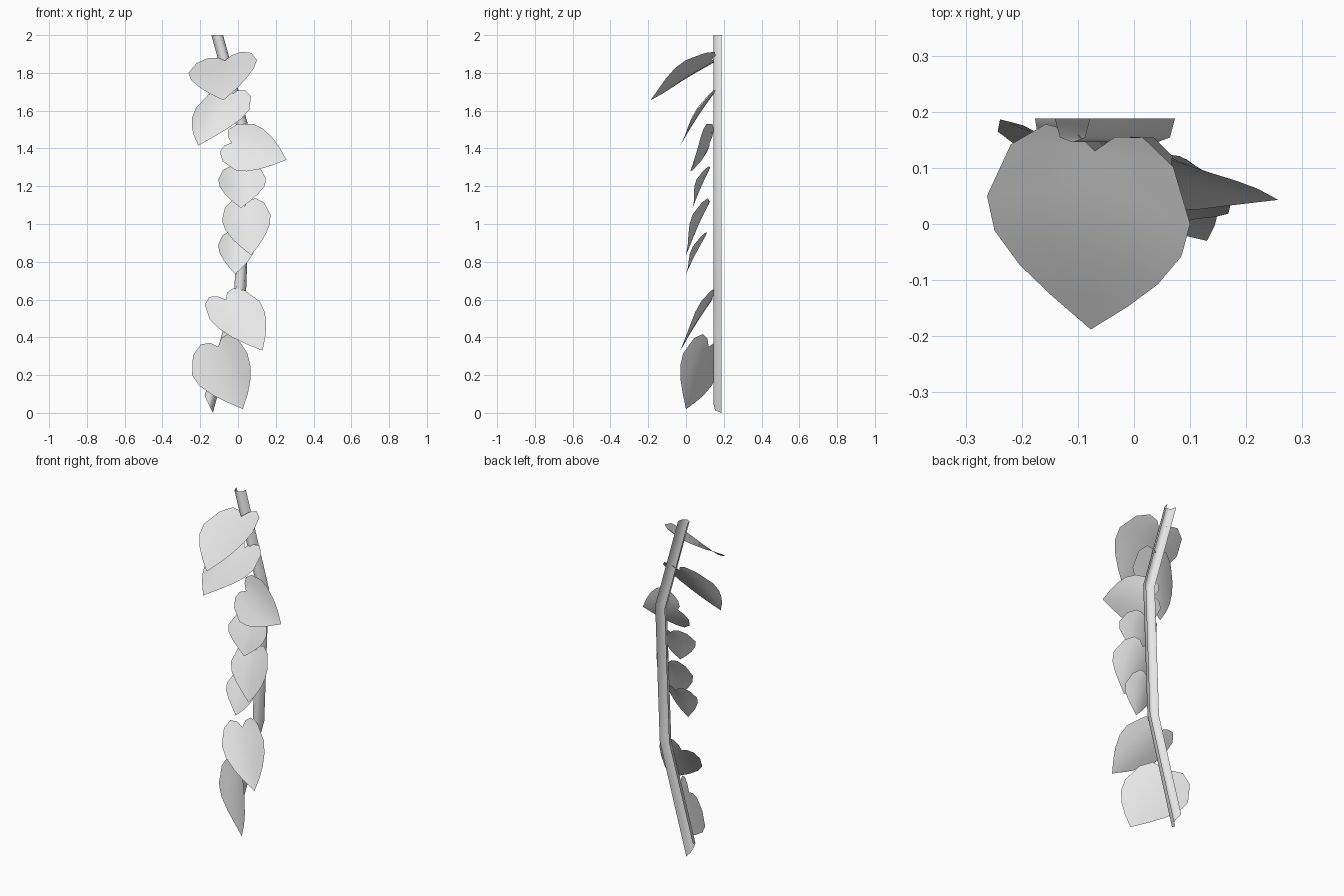
import bpy
import bmesh
from mathutils import Vector

cube = bpy.data.objects.get("Cube")
if cube:
    bpy.data.objects.remove(cube, do_unlink=True)

mat = bpy.data.materials.new("pale_grey")
mat.use_nodes = True
GREY = (0.8, 0.8, 0.8, 1)
mat.diffuse_color = GREY
mat.node_tree.nodes["Principled BSDF"].inputs["Base Color"].default_value = GREY


def finish(bm, name):
    bmesh.ops.remove_doubles(bm, verts=bm.verts, dist=0.0005)
    bmesh.ops.dissolve_degenerate(bm, edges=bm.edges, dist=0.0001)
    bmesh.ops.recalc_face_normals(bm, faces=bm.faces)
    # Open sheets face the front
    if sum(f.normal.y * f.calc_area() for f in bm.faces) > 0:
        bmesh.ops.reverse_faces(bm, faces=bm.faces)
    mesh = bpy.data.meshes.new(name)
    bm.to_mesh(mesh)
    bm.free()
    mesh.materials.append(mat)
    obj = bpy.data.objects.new(name, mesh)
    bpy.context.collection.objects.link(obj)
    bpy.ops.object.select_all(action='DESELECT')
    obj.select_set(True)
    bpy.context.view_layer.objects.active = obj
    bpy.ops.object.shade_smooth_by_angle(angle=1.3)


def skin(bm, rows):
    """Join neighbouring rows of points with quads."""
    grid = [[bm.verts.new(p) for p in row] for row in rows]
    for a, b in zip(grid, grid[1:]):
        for i in range(len(a) - 1):
            bm.faces.new((a[i], a[i + 1], b[i + 1], b[i]))


# Stem: a bent channel, open at the back, with a slanted lower end
profile = [(-0.031, 0.188), (-0.022, 0.154), (0, 0.146), (0.022, 0.154), (0.031, 0.188)]
# Each ring: x, z, width scale, slant
path = [(-0.155, 0.045, 0.7, 1.45), (0.012, 0.65, 1, 0.1),
        (0.042, 1.45, 1, -0.1), (-0.11, 2.0, 1, 0)]
bm = bmesh.new()
skin(bm, [[(x + px * w, y, z - px * slant) for px, y in profile]
          for x, z, w, slant in path])
finish(bm, "stem")

# Half outline of a heart-shaped leaf: across, along (notch 0, tip 1)
HEART = [(0, 0), (0.1, -0.1), (0.24, -0.14), (0.4, -0.05), (0.5, 0.2),
         (0.46, 0.4), (0.34, 0.62), (0.19, 0.81), (0, 1)]
WIDEST = 0.2


def leaf(name, notch, tip, left, right, arch=0.015):
    """Cupped leaf through its notch, tip and two widest edge points."""
    notch, tip, left, right = map(Vector, (notch, tip, left, right))
    along, across = tip - notch, right - left
    normal = across.cross(along).normalized()
    if normal.y > 0:
        normal.negate()

    def rib(v):
        return notch + along * v + normal * along.length * arch * 4 * max(v, 0) * (1 - v)

    cup = (left + right) / 2 - rib(WIDEST)
    bm = bmesh.new()
    for side in (-1, 1):
        rows = []
        for u, v in HEART:
            row = []
            for t in (0, 0.5, 1):
                uu = side * u * t
                vv = max(v, 0) * (1 - t) + v * t
                row.append(rib(vv) + across * uu + cup * 4 * uu * uu)
            rows.append(row)
        skin(bm, rows)
    finish(bm, name)


# Leaves from the top down: notch, tip, widest point on each side
leaf("leaf_top", (-0.07, 0.13, 1.865), (-0.077, -0.188, 1.655),
     (-0.262, 0.05, 1.8), (0.1, 0.0, 1.868), 0.03)
leaf("leaf_second", (-0.055, 0.14, 1.68), (-0.21, -0.03, 1.415),
     (-0.222, 0.06, 1.615), (0.06, 0.06, 1.605))
leaf("leaf_sideways", (-0.035, 0.125, 1.43), (0.257, 0.043, 1.34),
     (0.08, 0.11, 1.53), (-0.015, 0.035, 1.285), 0.03)
leaf("leaf_fourth", (0.02, 0.12, 1.28), (0.015, 0.035, 1.085),
     (-0.105, 0.06, 1.235), (0.15, 0.055, 1.235))
leaf("leaf_middle", (0.035, 0.115, 1.095), (0.07, 0.0, 0.835),
     (-0.085, 0.055, 1.02), (0.172, 0.035, 1.05))
leaf("leaf_small", (-0.005, 0.1, 0.93), (-0.015, 0.0, 0.735),
     (-0.105, 0.045, 0.89), (0.09, 0.035, 0.88))
leaf("leaf_lower", (-0.065, 0.135, 0.6), (0.13, -0.03, 0.33),
     (-0.15, 0.06, 0.495), (0.115, 0.08, 0.59))
leaf("leaf_bottom", (-0.105, 0.12, 0.35), (0.025, 0.0, 0.02),
     (-0.243, 0.165, 0.2), (0.05, -0.015, 0.315))
